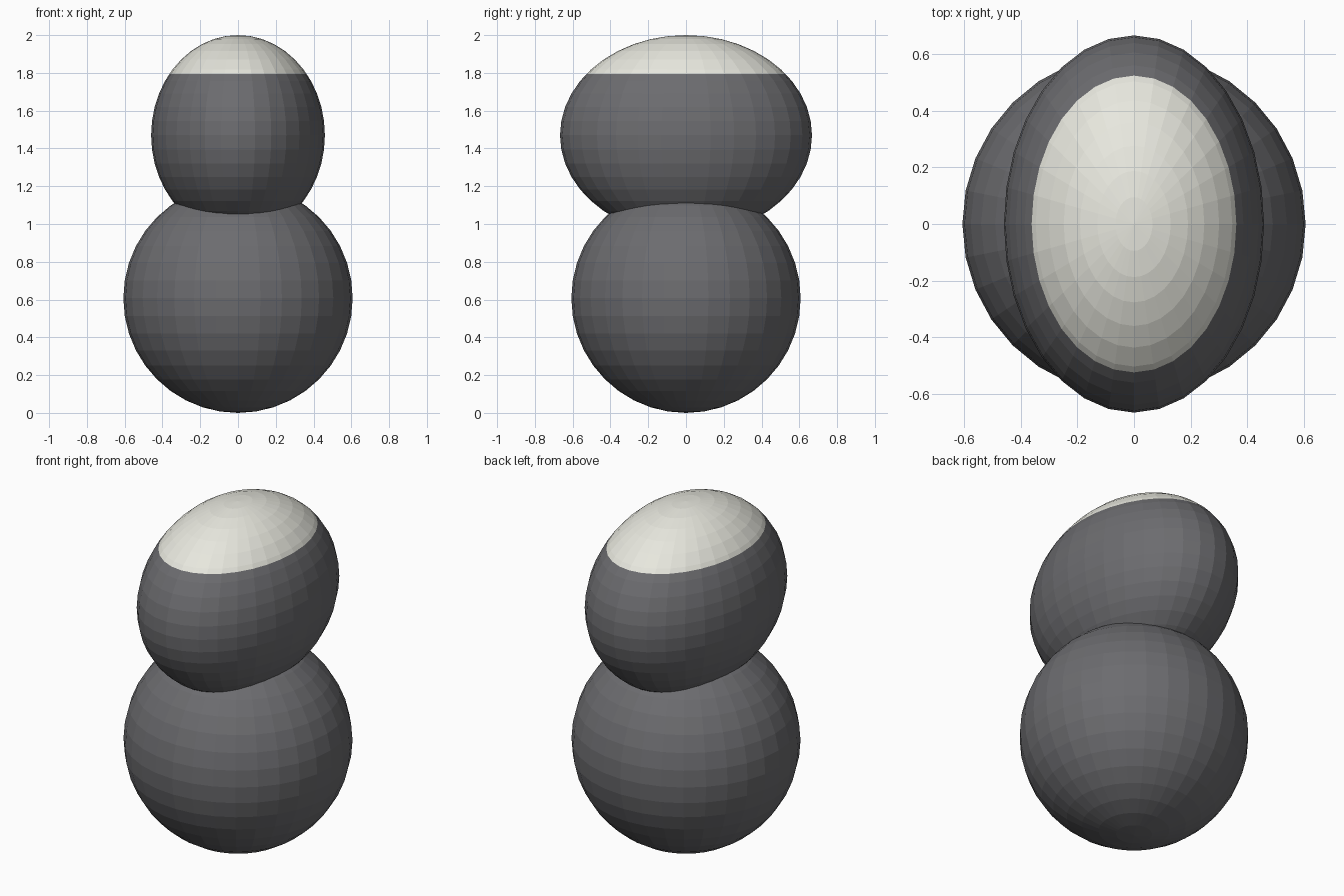
import bpy, bmesh
from mathutils import Matrix, Vector

if "Cube" in bpy.data.objects:
    bpy.data.objects.remove(bpy.data.objects["Cube"])


def material(name, color):
    m = bpy.data.materials.new(name)
    m.diffuse_color = (*color, 1)
    m.use_nodes = True
    m.node_tree.nodes["Principled BSDF"].inputs["Base Color"].default_value = m.diffuse_color
    return m


dark = material("dark_grey", (0.15, 0.15, 0.16))
pale = material("off_white", (0.80, 0.80, 0.73))


def ellipsoid(name, radii, z, mat, rings, cut=None, keep_top=False):
    bm = bmesh.new()
    bmesh.ops.create_uvsphere(bm, u_segments=32, v_segments=rings, radius=1)
    bmesh.ops.transform(bm, verts=bm.verts,
                        matrix=Matrix.Translation((0, 0, z)) @ Matrix.Diagonal((*radii, 1)))
    if cut is not None:
        bmesh.ops.bisect_plane(bm, geom=bm.verts[:] + bm.edges[:] + bm.faces[:],
                               plane_co=Vector((0, 0, cut)), plane_no=Vector((0, 0, 1)),
                               clear_inner=keep_top, clear_outer=not keep_top)
    me = bpy.data.meshes.new(name)
    bm.to_mesh(me)
    bm.free()
    me.materials.append(mat)
    ob = bpy.data.objects.new(name, me)
    bpy.context.collection.objects.link(ob)
    return ob


# Round lower body
ellipsoid("body", (0.607, 0.607, 0.607), 0.607, dark, 20)

# Head stretched front to back, divided by a level colour line
HEAD = (0.46, 0.667, 0.53)
ellipsoid("head", HEAD, 1.47, dark, 22, cut=1.795)
ellipsoid("head_cap", HEAD, 1.47, pale, 22, cut=1.795, keep_top=True)
